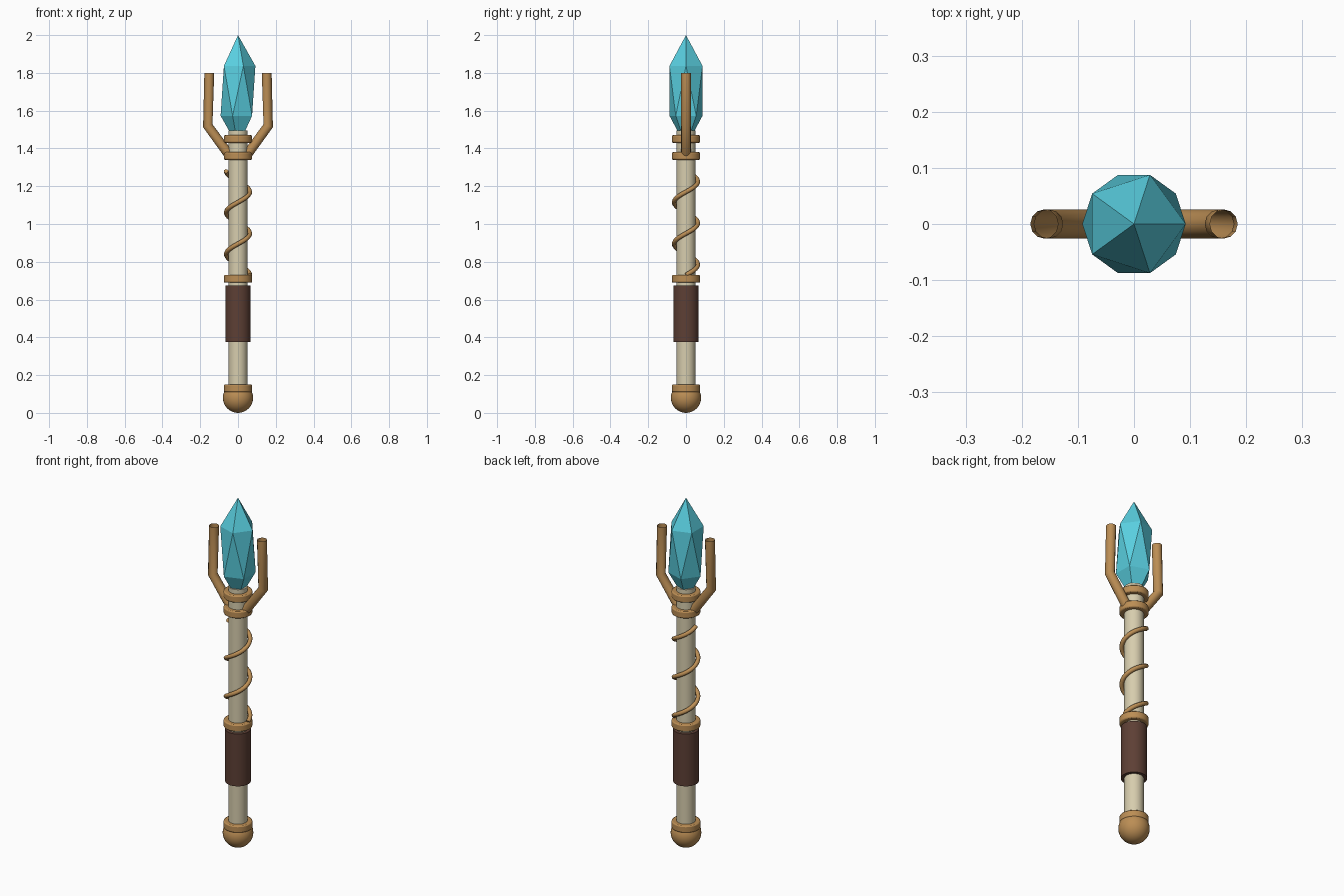
import bpy, math

if "Cube" in bpy.data.objects:
    bpy.data.objects.remove(bpy.data.objects["Cube"])


def material(name, rgb):
    m = bpy.data.materials.new(name)
    m.diffuse_color = (*rgb, 1)
    m.use_nodes = True
    m.node_tree.nodes["Principled BSDF"].inputs["Base Color"].default_value = m.diffuse_color
    return m


CREAM = material("cream", (0.68, 0.61, 0.42))
BRONZE = material("bronze", (0.50, 0.27, 0.09))
LEATHER = material("leather", (0.11, 0.05, 0.035))
CRYSTAL = material("crystal", (0.10, 0.62, 0.74))


def finish(name, mat, smooth=True):
    o = bpy.context.object
    o.name = name
    o.data.materials.append(mat)
    if smooth:
        bpy.ops.object.shade_smooth_by_angle(angle=math.radians(40))
    return o


def cylinder(name, r, z0, z1, mat, bevel=0.0):
    bpy.ops.mesh.primitive_cylinder_add(vertices=32, radius=r, depth=z1 - z0,
                                        location=(0, 0, (z0 + z1) / 2))
    o = finish(name, mat)
    if bevel:
        b = o.modifiers.new("bevel", 'BEVEL')
        b.width, b.segments = bevel, 2
    return o


def tube(name, points, r, mat, caps, res=4):
    cu = bpy.data.curves.new(name, 'CURVE')
    cu.dimensions = '3D'
    cu.bevel_depth, cu.bevel_resolution, cu.use_fill_caps = r, res, caps
    sp = cu.splines.new('POLY')
    sp.points.add(len(points) - 1)
    for p, co in zip(sp.points, points):
        p.co = (*co, 1)
    sp.use_smooth = True
    cu.materials.append(mat)
    o = bpy.data.objects.new(name, cu)
    bpy.context.collection.objects.link(o)
    return o


# Shaft, grip and pommel
cylinder("shaft", 0.05, 0.08, 1.495, CREAM)
cylinder("grip", 0.067, 0.375, 0.675, LEATHER)
bpy.ops.mesh.primitive_uv_sphere_add(segments=32, ring_count=16, radius=0.08,
                                     location=(0, 0, 0.08))
finish("pommel", BRONZE)

# Collars along the shaft
for i, z in enumerate((0.13, 0.71, 1.36, 1.45)):
    cylinder(f"collar_{i + 1}", 0.075, z - 0.02, z + 0.02, BRONZE, 0.006)

# Wire wound two and a half turns round the shaft
N = 80
helix = []
for i in range(N + 1):
    a = 5 * math.pi * i / N
    helix.append((0.063 * math.cos(a), 0.063 * math.sin(a), 0.73 + 0.55 * i / N))
tube("spiral_wire", helix, 0.012, BRONZE, True, 2)

# Open-ended prongs on both sides of the crystal
for side, s in (("left", -1), ("right", 1)):
    tube(f"prong_{side}", [(s * 0.05, 0, 1.37), (s * 0.16, 0, 1.52), (s * 0.152, 0, 1.80)],
         0.026, BRONZE, False)

# Crystal: stretched twenty-sided solid, its lower tip sunk in the shaft
bpy.ops.mesh.primitive_ico_sphere_add(subdivisions=1, radius=1, location=(0, 0, 1.705))
bpy.context.object.scale = (0.103, 0.103, 0.295)
finish("crystal", CRYSTAL, smooth=False)
